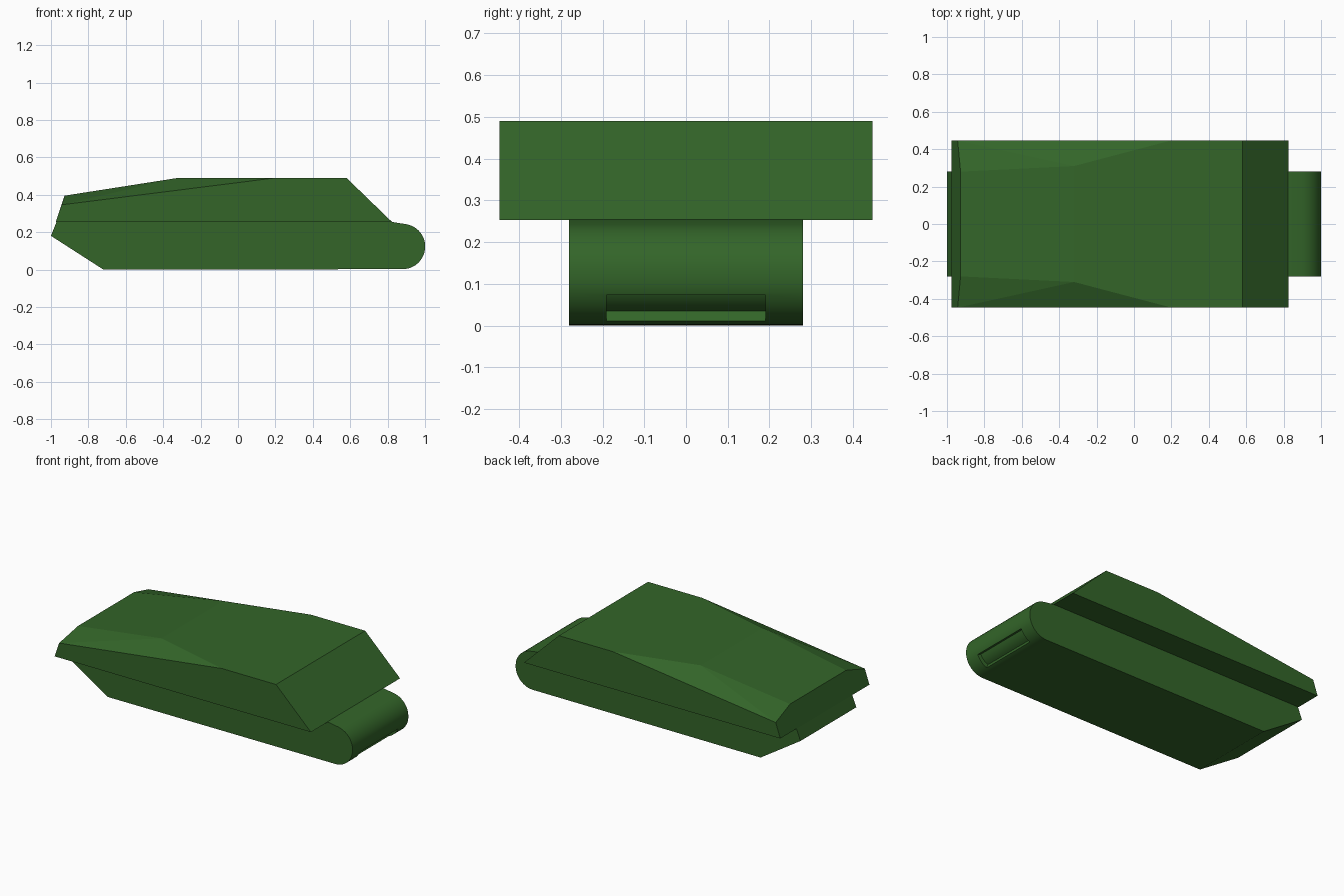
import bpy, bmesh, math

if "Cube" in bpy.data.objects:
    bpy.data.objects.remove(bpy.data.objects["Cube"])

green = bpy.data.materials.new("dark green")
green.diffuse_color = (0.033, 0.13, 0.022, 1)
green.use_nodes = True
green.node_tree.nodes["Principled BSDF"].inputs["Base Color"].default_value = green.diffuse_color


def make_object(name, bm):
    bmesh.ops.recalc_face_normals(bm, faces=bm.faces)
    mesh = bpy.data.meshes.new(name)
    bm.to_mesh(mesh)
    bm.free()
    mesh.materials.append(green)
    ob = bpy.data.objects.new(name, mesh)
    bpy.context.collection.objects.link(ob)
    return ob


def extrude_profile(name, pts, half_width):
    """Extrude an xz outline symmetrically along y."""
    bm = bmesh.new()
    face = bm.faces.new([bm.verts.new((x, -half_width, z)) for x, z in pts])
    ext = bmesh.ops.extrude_face_region(bm, geom=[face])
    verts = [v for v in ext["geom"] if isinstance(v, bmesh.types.BMVert)]
    bmesh.ops.translate(bm, verts=verts, vec=(0, 2 * half_width, 0))
    return make_object(name, bm)


def arc(cx, cz, r, a0, a1, n):
    return [(cx + r * math.cos(math.radians(a0 + (a1 - a0) * i / n)),
             cz + r * math.sin(math.radians(a0 + (a1 - a0) * i / n)))
            for i in range(n + 1)]


# Lower hull with a rounded nose
NX, NZ, R = 0.88, 0.123, 0.12
outline = [(-0.97, 0.255), (-1.0, 0.18), (-0.72, 0.0)]
outline += arc(NX, NZ, R + 0.001, -90, 80, 20) + [(0.82, 0.255)]
outline = [(min(x, 1.0), max(z, 0.0)) for x, z in outline]
lower = extrude_profile("lower_hull", outline, 0.28)

# Shallow recess under the nose
ring = arc(NX, NZ, 0.095, -68, -24, 6) + arc(NX, NZ, 0.15, -24, -68, 6)
cutter = extrude_profile("nose_recess_cutter", ring, 0.19)
cutter.hide_render = True
cutter.hide_set(True)
mod = lower.modifiers.new("nose recess", "BOOLEAN")
mod.operation = "DIFFERENCE"
mod.solver = "EXACT"
mod.object = cutter

# Upper hull: flat roof, sloping rear deck and chamfered rear shoulders
bm = bmesh.new()


def pair(x, y, z):
    return bm.verts.new((x, -y, z)), bm.verts.new((x, y, z))


bottom_rear = pair(-0.975, 0.447, 0.253)
bottom_front = pair(0.825, 0.447, 0.253)
roof_front = pair(0.58, 0.447, 0.49)
roof_side = pair(0.2, 0.447, 0.49)
roof_rear = pair(-0.32, 0.31, 0.49)
deck_rear = pair(-0.927, 0.28, 0.395)
shoulder = pair(-0.943, 0.447, 0.346)

for s in (0, 1):
    bm.faces.new([bottom_rear[s], bottom_front[s], roof_front[s], roof_side[s], shoulder[s]])
    bm.faces.new([shoulder[s], roof_side[s], roof_rear[s]])
    bm.faces.new([shoulder[s], roof_rear[s], deck_rear[s]])
for loop in (
    (bottom_rear, bottom_front),
    (bottom_front, roof_front),
    (roof_front, roof_side, roof_rear),
    (roof_rear, deck_rear),
    (deck_rear, shoulder, bottom_rear),
):
    bm.faces.new([p[0] for p in loop] + [p[1] for p in reversed(loop)])
upper = make_object("upper_hull", bm)

# Smooth the nose only, keep plate edges sharp
bpy.ops.object.select_all(action="DESELECT")
lower.select_set(True)
bpy.context.view_layer.objects.active = lower
bpy.ops.object.modifier_apply(modifier="nose recess")
bpy.ops.object.shade_smooth_by_angle(angle=math.radians(20))
bpy.data.objects.remove(cutter)
